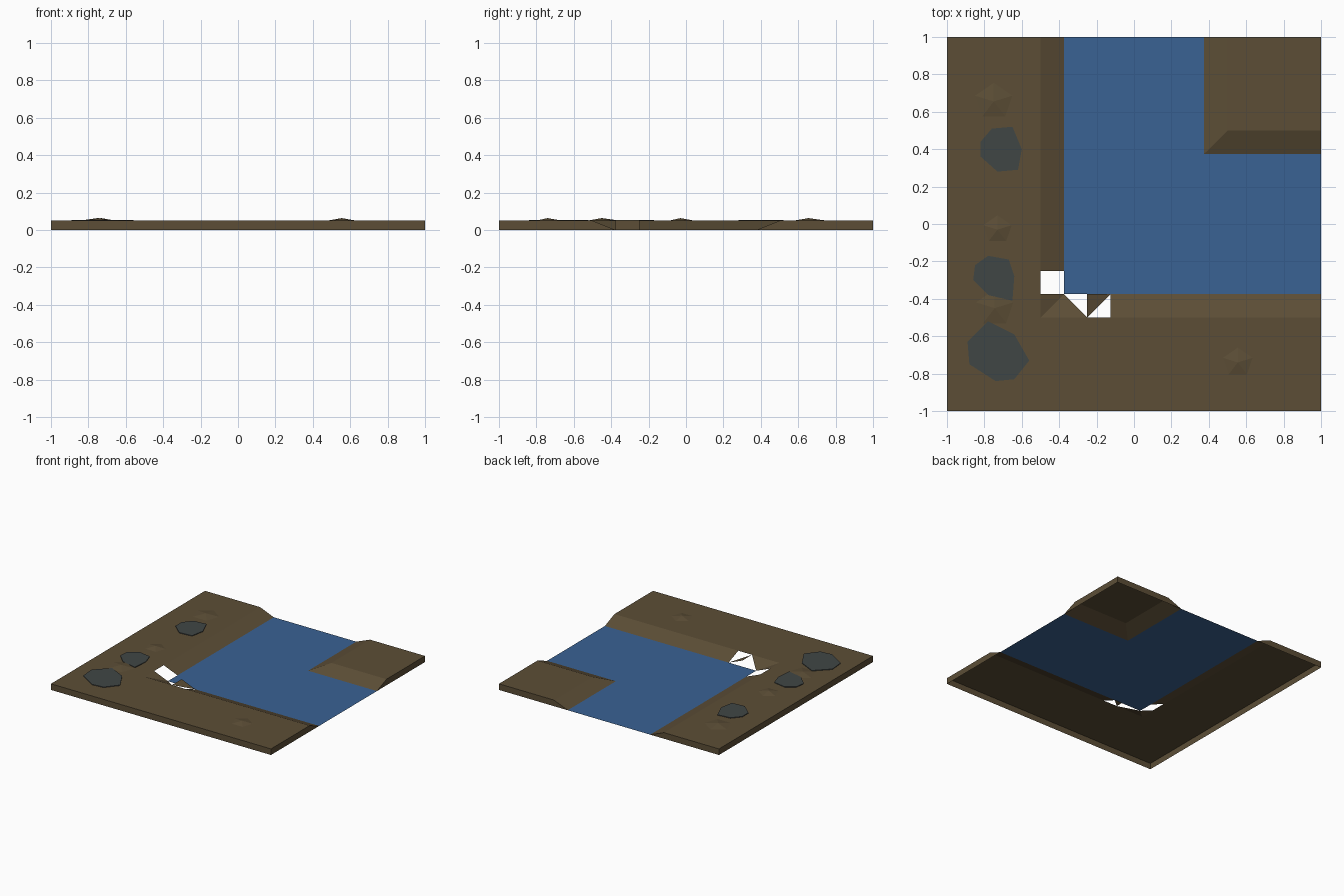
import bpy
import bmesh
import math

if "Cube" in bpy.data.objects:
    bpy.data.objects.remove(bpy.data.objects["Cube"], do_unlink=True)

TOP = 0.05          # land level
IN, OUT = 0.375, 0.5  # foot and crest of the banks


def material(name, rgb):
    m = bpy.data.materials.new(name)
    m.use_nodes = True
    m.diffuse_color = (*rgb, 1)
    m.node_tree.nodes["Principled BSDF"].inputs["Base Color"].default_value = (*rgb, 1)
    return m


earth = material("brown earth", (0.107, 0.076, 0.037))
water = material("blue water", (0.042, 0.122, 0.296))
stone = material("grey stone", (0.051, 0.061, 0.060))


def build(name, faces, mat):
    """Make an object from a list of polygons, merging shared corners."""
    bm = bmesh.new()
    for f in faces:
        bm.faces.new([bm.verts.new(p) for p in f])
    bmesh.ops.remove_doubles(bm, verts=bm.verts, dist=1e-5)
    mesh = bpy.data.meshes.new(name)
    bm.to_mesh(mesh)
    bm.free()
    mesh.materials.append(mat)
    obj = bpy.data.objects.new(name, mesh)
    bpy.context.collection.objects.link(obj)
    return obj


def flat(points, z):
    return [(x, y, z) for x, y in points]


def wall(a, b):
    """Upright skirt from the land level to the ground, a to b."""
    return [(*a, 0), (*b, 0), (*b, TOP), (*a, TOP)]


# Water sheet
build("water", [flat([(-IN, -IN), (1, -IN), (1, IN), (IN, IN), (IN, 1), (-IN, 1)], 0)], water)

# Large L-shaped shore with its outer skirt
shore = [(-OUT, 1), (-1, 1), (-1, -1), (1, -1), (1, -OUT)]
faces = [flat(shore + [(-OUT, -OUT)], TOP)]
faces += [wall(a, b) for a, b in zip(shore, shore[1:])]
faces += [[(-IN, 1, 0), (-OUT, 1, 0), (-OUT, 1, TOP)],
          [(1, -OUT, 0), (1, -IN, 0), (1, -OUT, TOP)]]
build("large_shore", faces, earth)

# Small corner shore with its outer skirt and two banks
corner = [(1, OUT), (1, 1), (OUT, 1)]
faces = [flat(corner + [(OUT, OUT)], TOP)]
faces += [wall(a, b) for a, b in zip(corner, corner[1:])]
faces += [[(1, IN, 0), (1, OUT, 0), (1, OUT, TOP)],
          [(OUT, 1, 0), (IN, 1, 0), (OUT, 1, TOP)],
          [(IN, IN, 0), (1, IN, 0), (1, OUT, TOP), (OUT, OUT, TOP)],
          [(IN, 1, 0), (IN, IN, 0), (OUT, OUT, TOP), (OUT, 1, TOP)]]
build("corner_shore", faces, earth)

# Straight banks of the large shore
build("left_bank", [[(-OUT, -0.25, TOP), (-IN, -0.25, 0), (-IN, 1, 0), (-OUT, 1, TOP)]], earth)
build("front_bank", [[(-0.125, -OUT, TOP), (1, -OUT, TOP), (1, -IN, 0), (-0.125, -IN, 0)]], earth)

# Broken corner bank: sloping triangles with gaps between
a = (-OUT, -OUT, TOP)
b = (-IN, -IN, 0)
c = (-IN, -OUT, TOP)
build("corner_bank", [[a, b, (-OUT, -IN, TOP)], [a, c, b], [c, (-0.25, -OUT, TOP), b]], earth)
build("bank_fragment", [[(-0.25, -OUT, TOP), (-0.125, -IN, 0), (-0.25, -IN, TOP)]], earth)

# Flat stones lying on the shore
stones = [
    [(-.82, .44), (-.76, .51), (-.65, .52), (-.60, .40), (-.62, .29), (-.73, .28), (-.82, .36)],
    [(-.78, -.17), (-.67, -.19), (-.64, -.28), (-.65, -.41), (-.78, -.38), (-.86, -.30), (-.85, -.22)],
    [(-.78, -.52), (-.64, -.59), (-.56, -.73), (-.64, -.83), (-.74, -.84), (-.88, -.75), (-.89, -.63)],
]
for i, pts in enumerate(stones):
    pts = pts[::-1]
    sides = [[(*p, TOP), (*q, TOP), (*q, TOP + .005), (*p, TOP + .005)]
             for p, q in zip(pts, pts[1:] + pts[:1])]
    build(f"flat_stone_{i + 1}", [flat(pts, TOP + .005)] + sides, stone)

# Low five-sided mounds
mounds = [(-.75, .655, .105), (-.73, -.03, .08), (-.745, -.45, .105), (.555, -.74, .083)]
for i, (x, y, r) in enumerate(mounds):
    ring = [(x + r * math.sin(k * math.tau / 5), y + r * .95 * math.cos(k * math.tau / 5), TOP)
            for k in range(5)]
    peak = (x, y, TOP + .014)
    build(f"mound_{i + 1}", [[q, p, peak] for p, q in zip(ring, ring[1:] + ring[:1])], earth)
